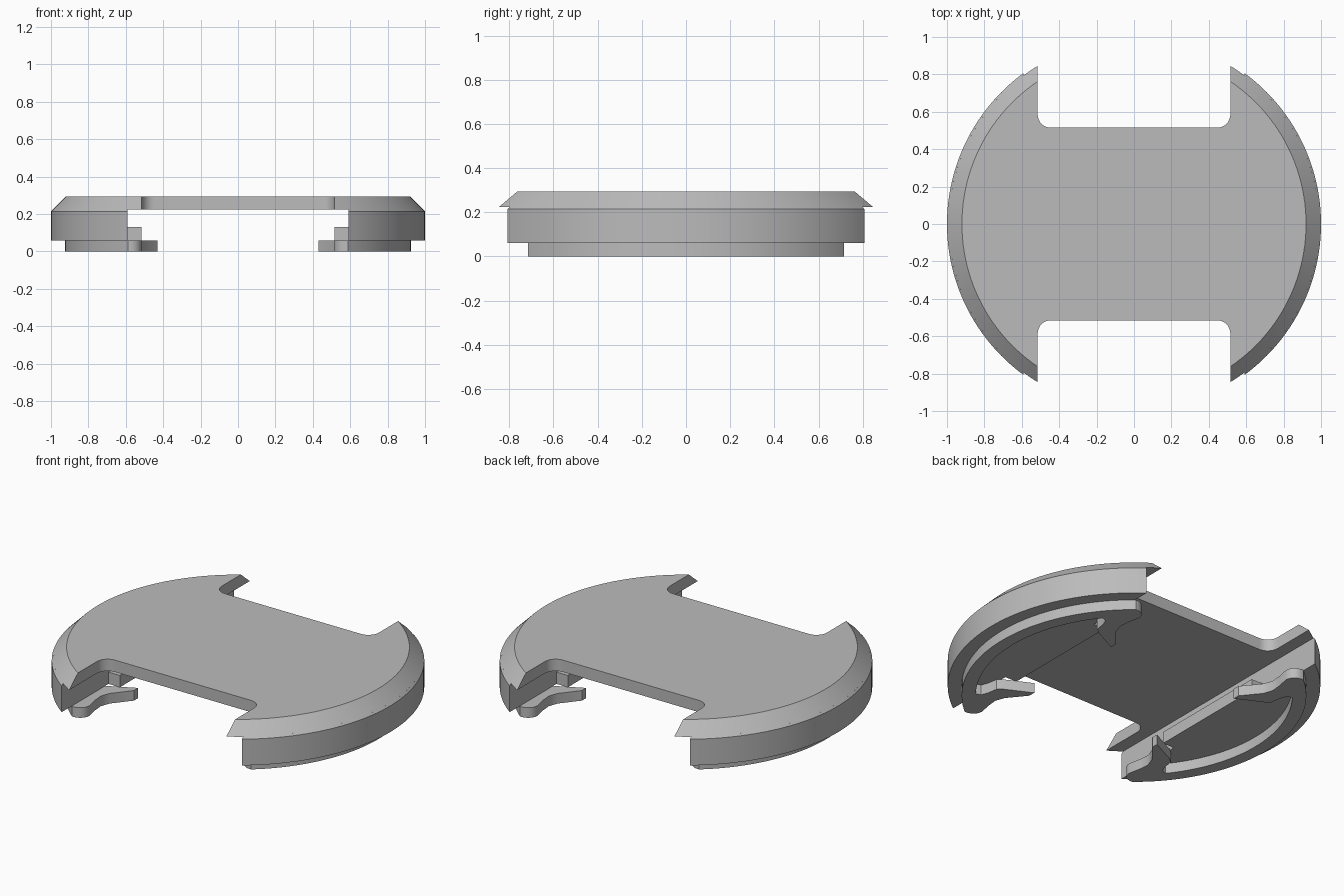
import bpy, bmesh, math

if "Cube" in bpy.data.objects:
    bpy.data.objects.remove(bpy.data.objects["Cube"], do_unlink=True)

grey = bpy.data.materials.new("plain grey")
grey.use_nodes = True
grey.diffuse_color = (0.5, 0.5, 0.5, 1)
grey.node_tree.nodes["Principled BSDF"].inputs["Base Color"].default_value = (0.5, 0.5, 0.5, 1)


def arc(cx, cy, r, start, end, n):
    """Points along a circular arc."""
    angles = [start + (end - start) * i / n for i in range(n + 1)]
    return [(cx + r * math.cos(a), cy + r * math.sin(a)) for a in angles]


def segment(r, chord):
    """Disc arc from the chord's lower end to its upper end."""
    a = math.acos(chord / r)
    return arc(0, 0, r, -a, a, 48)


def loft(name, layers, side=1):
    """Solid through matching outlines, each given as (points, height)."""
    bm = bmesh.new()
    rings = [[bm.verts.new((side * x, y, z)) for x, y in pts] for pts, z in layers]
    n = len(rings[0])
    bm.faces.new(rings[0])
    bm.faces.new(rings[-1])
    for low, high in zip(rings, rings[1:]):
        for i in range(n):
            j = (i + 1) % n
            bm.faces.new((low[i], low[j], high[j], high[i]))
    bmesh.ops.recalc_face_normals(bm, faces=bm.faces[:])
    mesh = bpy.data.meshes.new(name)
    bm.to_mesh(mesh)
    bm.free()
    mesh.materials.append(grey)
    obj = bpy.data.objects.new(name, mesh)
    bpy.context.collection.objects.link(obj)
    bpy.ops.object.select_all(action="DESELECT")
    obj.select_set(True)
    bpy.context.view_layer.objects.active = obj
    bpy.ops.object.shade_smooth_by_angle(angle=math.radians(25))
    return obj


# Top plate: chamfered disc with two rounded notches
NOTCH, FILLET = 0.515, 0.07


def plate_outline(r):
    c = NOTCH - FILLET
    corner = arc(c, NOTCH + FILLET, FILLET, 0, -math.pi / 2, 8)
    half = [(x, -y) for x, y in reversed(corner)] + segment(r, NOTCH) + corner
    return half + [(-x, -y) for x, y in half]


loft("top_plate", [(plate_outline(0.99), 0.225), (plate_outline(0.92), 0.295)])


# Locking clip: thin C-shaped rim whose ends hook inward
def clip_outline():
    outer = segment(0.925, 0.587)
    end = arc(0.575, 0.655, 0.06, math.pi / 2, math.pi, 6)
    hook = [(0.53, 0.58), (0.535, 0.52), (0.515, 0.465), (0.43, 0.36),
            (0.43, 0.32), (0.58, 0.395), (0.61, 0.42), (0.62, 0.48), (0.635, 0.52)]
    upper = end + hook
    inner = list(reversed(segment(0.85, 0.665)))
    lower = [(x, -y) for x, y in reversed(upper)]
    return outer + upper + inner + lower


for side, label in ((1, "left"), (-1, "right")):
    # Side wall under each end of the plate
    loft(label + "_body", [(segment(1, 0.59), 0.06), (segment(1, 0.59), 0.215),
                           (segment(0.99, 0.59), 0.225)], side)
    loft(label + "_clip", [(clip_outline(), 0), (clip_outline(), 0.06)], side)
    # Ledge along the inner wall
    ledge = [(0.515, -0.37), (0.6, -0.37), (0.6, 0.37), (0.515, 0.37)]
    loft(label + "_ledge", [(ledge, 0.06), (ledge, 0.13)], side)
